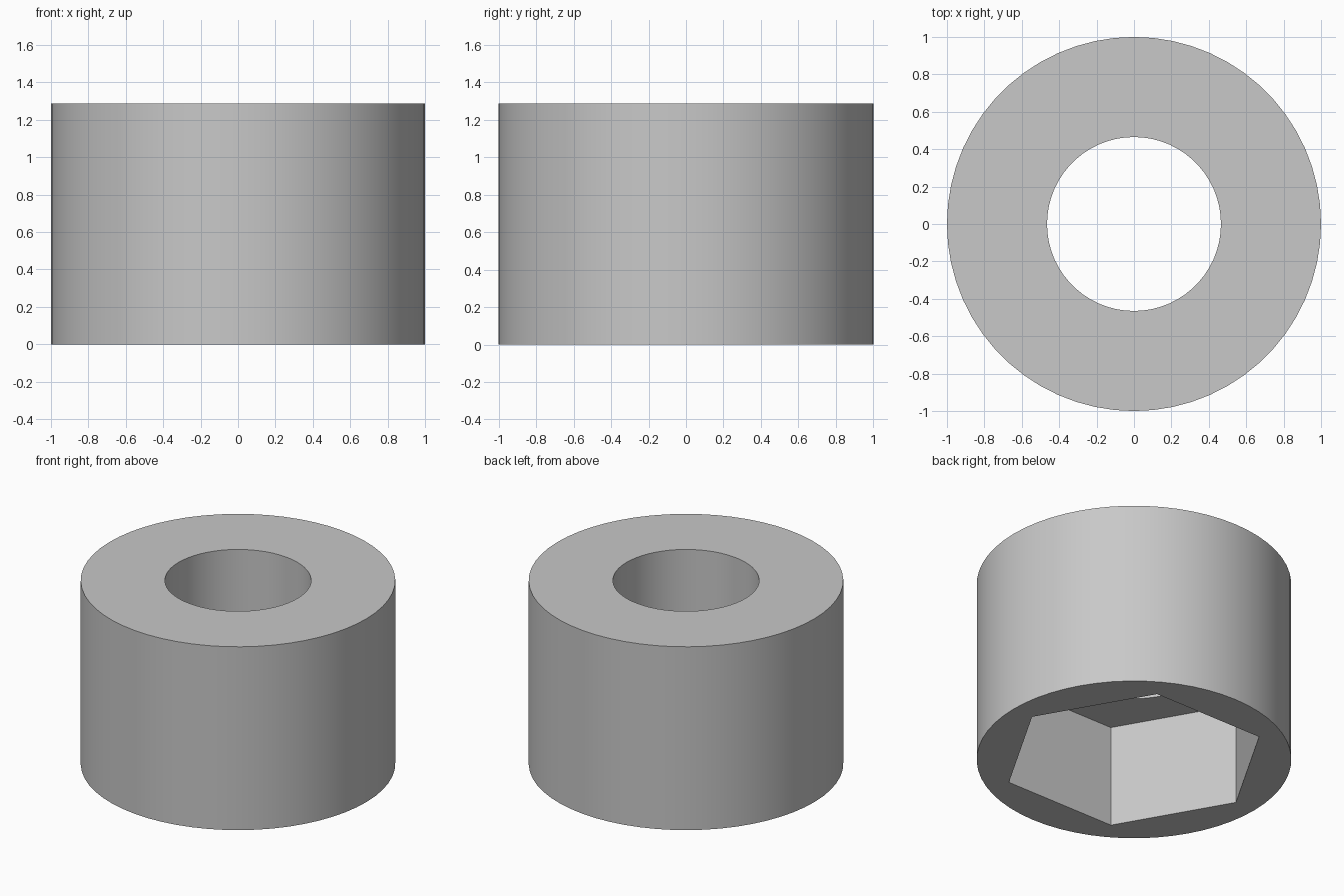
import bpy
import bmesh
from math import radians, cos, sin, tau

cube = bpy.data.objects.get("Cube")
if cube:
    bpy.data.objects.remove(cube, do_unlink=True)

HEIGHT, POCKET_DEPTH = 1.286, 0.716
OUTER_R, HOLE_R, HEX_R = 1.0, 0.465, 0.846
SEGMENTS = 60

grey = bpy.data.materials.new("light grey")
grey.use_nodes = True
colour = (0.58, 0.58, 0.58, 1)
grey.diffuse_color = colour
grey.node_tree.nodes["Principled BSDF"].inputs["Base Color"].default_value = colour

bm = bmesh.new()


def ring(radius, z, sides):
    """Closed loop of edges around the z axis."""
    verts = [bm.verts.new((radius * cos(tau * i / sides), radius * sin(tau * i / sides), z))
             for i in range(sides)]
    return [bm.edges.new((verts[i - 1], verts[i])) for i in range(sides)]


def wall(lower, upper):
    bmesh.ops.bridge_loops(bm, edges=lower + upper)


def flat_ring(outer, inner):
    bmesh.ops.triangle_fill(bm, edges=outer + inner, use_beauty=True)


# Loops of the collar, hexagonal pocket and through hole
outer_bottom = ring(OUTER_R, 0, SEGMENTS)
outer_top = ring(OUTER_R, HEIGHT, SEGMENTS)
hole_bottom = ring(HOLE_R, POCKET_DEPTH, SEGMENTS)
hole_top = ring(HOLE_R, HEIGHT, SEGMENTS)
hex_bottom = ring(HEX_R, 0, 6)
hex_top = ring(HEX_R, POCKET_DEPTH, 6)

# Upright walls
wall(outer_bottom, outer_top)
wall(hole_bottom, hole_top)
wall(hex_bottom, hex_top)

# Top face, underside and pocket ceiling
flat_ring(outer_top, hole_top)
flat_ring(outer_bottom, hex_bottom)
flat_ring(hex_top, hole_bottom)

bmesh.ops.recalc_face_normals(bm, faces=bm.faces)
mesh = bpy.data.meshes.new("round_collar")
bm.to_mesh(mesh)
bm.free()
mesh.materials.append(grey)

collar = bpy.data.objects.new("round_collar", mesh)
bpy.context.collection.objects.link(collar)
bpy.ops.object.select_all(action="DESELECT")
collar.select_set(True)
bpy.context.view_layer.objects.active = collar
bpy.ops.object.shade_smooth_by_angle(angle=radians(30))
